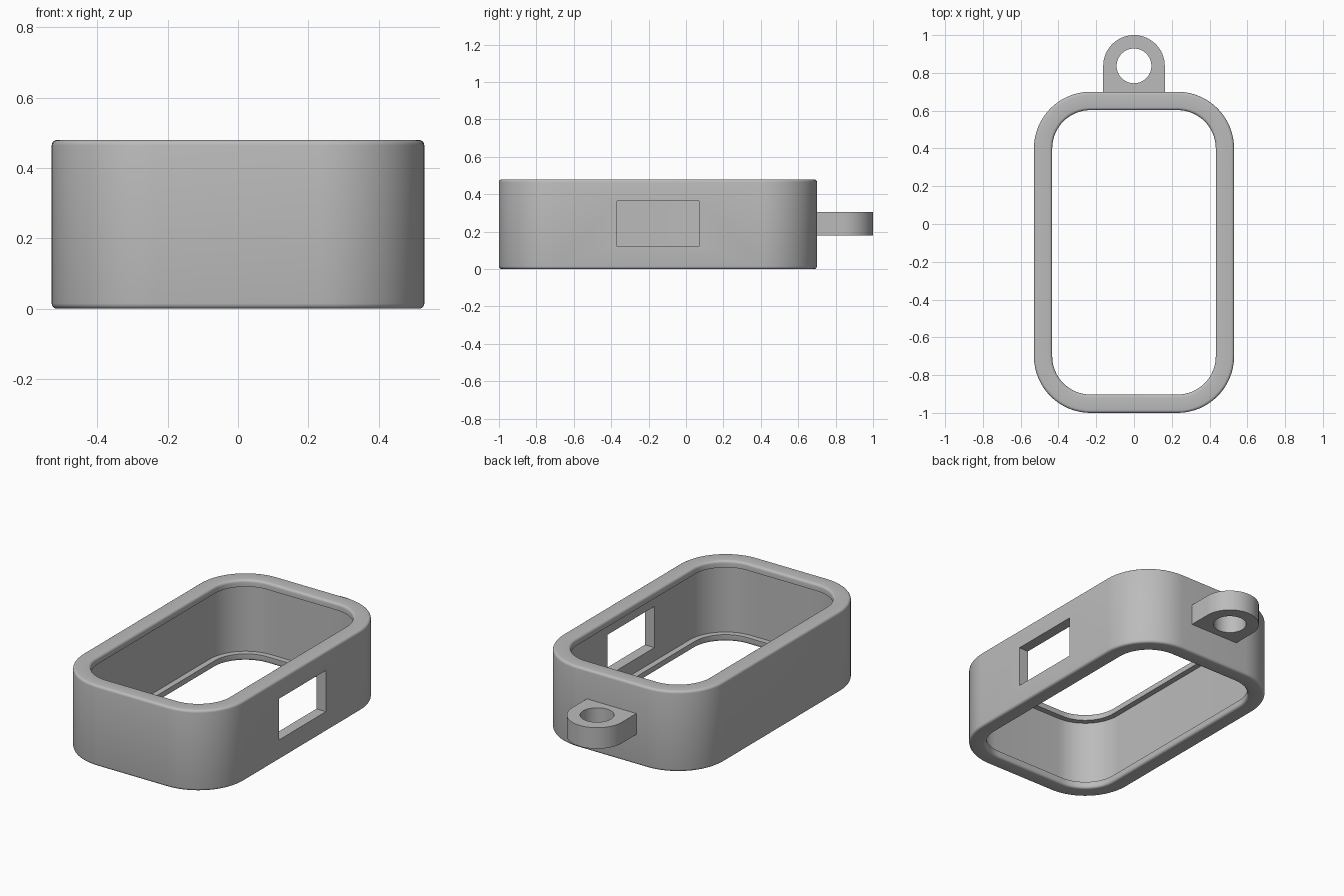
import bpy
import bmesh
from math import sin, cos, pi, radians

if "Cube" in bpy.data.objects:
    bpy.data.objects.remove(bpy.data.objects["Cube"], do_unlink=True)

grey = bpy.data.materials.new("plain grey")
grey.use_nodes = True
grey.diffuse_color = (0.5, 0.5, 0.5, 1)
grey.node_tree.nodes["Principled BSDF"].inputs["Base Color"].default_value = (0.5, 0.5, 0.5, 1)

HALF_X, FRONT, BACK, HEIGHT, RADIUS = 0.53, -1.0, 0.70, 0.48, 0.30
OPENING, CAVITY, LIP, FILLET = 0.097, 0.063, 0.04, 0.015


def make_object(name, bm):
    bmesh.ops.recalc_face_normals(bm, faces=bm.faces[:])
    mesh = bpy.data.meshes.new(name)
    bm.to_mesh(mesh)
    bm.free()
    mesh.materials.append(grey)
    obj = bpy.data.objects.new(name, mesh)
    bpy.context.collection.objects.link(obj)
    return obj


def arc(cx, cy, r, start, end, steps):
    angles = [radians(start + (end - start) * i / steps) for i in range(steps + 1)]
    return [(cx + r * cos(a), cy + r * sin(a)) for a in angles]


def rounded_outline(inset):
    """Rounded rectangle with corners concentric to the outer wall."""
    x, y0, y1 = HALF_X - RADIUS, FRONT + RADIUS, BACK - RADIUS
    r = RADIUS - inset
    corners = [(x, y1, 0), (-x, y1, 90), (-x, y0, 180), (x, y0, 270)]
    return [p for cx, cy, a in corners for p in arc(cx, cy, r, a, a + 90, 16)]


def prism(name, outline, z0, z1):
    bm = bmesh.new()
    face = bm.faces.new([bm.verts.new((x, y, z0)) for x, y in outline])
    top = bmesh.ops.extrude_face_region(bm, geom=[face])["geom"]
    verts = [v for v in top if isinstance(v, bmesh.types.BMVert)]
    bmesh.ops.translate(bm, verts=verts, vec=(0, 0, z1 - z0))
    return make_object(name, bm)


def cut(obj, cutter):
    mod = obj.modifiers.new("cut", "BOOLEAN")
    mod.operation, mod.solver, mod.object = "DIFFERENCE", "EXACT", cutter
    bpy.ops.object.select_all(action="DESELECT")
    bpy.context.view_layer.objects.active = obj
    obj.select_set(True)
    bpy.ops.object.modifier_apply(modifier=mod.name)
    bpy.data.objects.remove(cutter, do_unlink=True)
    bpy.ops.object.shade_smooth_by_angle(angle=radians(35))


# Case: wall section (inset, z) with filleted rims and a lip at each end
f, top = FILLET, HEIGHT - FILLET
section = arc(f, f, f, 270, 180, 4) + arc(f, top, f, 180, 90, 4)
section += arc(OPENING - f, top, f, 90, 0, 4)
section += [(OPENING, HEIGHT - LIP), (CAVITY, HEIGHT - LIP), (CAVITY, LIP), (OPENING, LIP)]
section += arc(OPENING - f, f, f, 0, -90, 4)

bm = bmesh.new()
rings = [[bm.verts.new((x, y, z)) for x, y in rounded_outline(inset)] for inset, z in section]
for a, b in zip(rings, rings[1:] + rings[:1]):
    for i in range(len(a)):
        j = (i + 1) % len(a)
        bm.faces.new((a[i], a[j], b[j], b[i]))
case = make_object("case_frame", bm)

# Window through the left wall only
window = [(0.4, -0.37), (0.6, -0.37), (0.6, 0.07), (0.4, 0.07)]
cut(case, prism("window_cutter", window, 0.12, 0.365))

# Hanging lug with a round hole
LUG_R, LUG_Y = 0.163, 0.837
lug_outline = arc(0, LUG_Y, LUG_R, 0, 180, 32) + [(-LUG_R, BACK - 0.02), (LUG_R, BACK - 0.02)]
lug = prism("hanging_lug", lug_outline, 0.18, 0.305)
cut(lug, prism("hole_cutter", arc(0, LUG_Y, 0.092, 0, 360, 48)[:-1], 0.1, 0.4))
